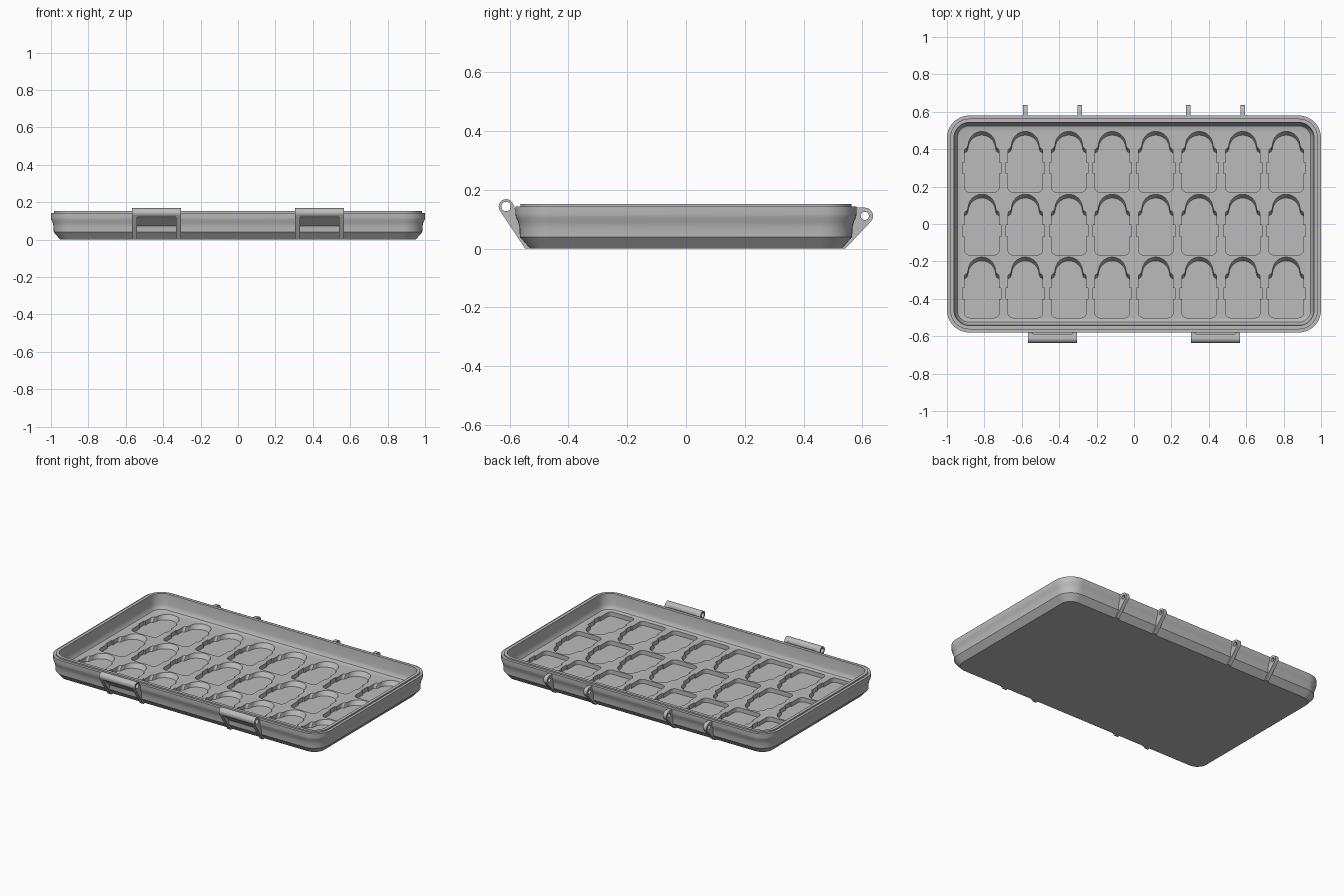
import bpy
import bmesh
from math import sin, cos, pi, radians
from mathutils import Matrix, Vector
from mathutils.geometry import convex_hull_2d

cube = bpy.data.objects.get("Cube")
if cube:
    bpy.data.objects.remove(cube)

grey = bpy.data.materials.new("plain_grey")
grey.use_nodes = True
grey.diffuse_color = (0.5, 0.5, 0.5, 1)
grey.node_tree.nodes["Principled BSDF"].inputs["Base Color"].default_value = (0.5, 0.5, 0.5, 1)


def add_object(name, mesh):
    mesh.materials.clear()
    mesh.materials.append(grey)
    obj = bpy.data.objects.new(name, mesh)
    bpy.context.scene.collection.objects.link(obj)
    return obj


def from_bmesh(name, bm):
    bmesh.ops.recalc_face_normals(bm, faces=bm.faces)
    mesh = bpy.data.meshes.new(name)
    bm.to_mesh(mesh)
    bm.free()
    return add_object(name, mesh)


def smooth(obj, angle=35):
    bpy.ops.object.select_all(action='DESELECT')
    obj.select_set(True)
    bpy.context.view_layer.objects.active = obj
    bpy.ops.object.shade_smooth_by_angle(angle=radians(angle))


def arc(cx, cy, r, start, end, steps):
    """Points along an arc, angles in degrees."""
    angles = [radians(start + (end - start) * i / steps) for i in range(steps + 1)]
    return [(cx + r * cos(a), cy + r * sin(a)) for a in angles]


def rounded_rect(hx, hy, r):
    corners = ((1, 1), (-1, 1), (-1, -1), (1, -1))
    return [p for i, (sx, sy) in enumerate(corners)
            for p in arc(sx * (hx - r), sy * (hy - r), r, 90 * i, 90 * i + 90, 10)]


def loft(bm, loops):
    """Closed solid through matching loops, capped at both ends."""
    rings = [[bm.verts.new(p) for p in loop] for loop in loops]
    count = len(rings[0])
    for a, b in zip(rings, rings[1:]):
        for i in range(count):
            j = (i + 1) % count
            bm.faces.new((a[i], a[j], b[j], b[i]))
    bm.faces.new(rings[0][::-1])
    bm.faces.new(rings[-1])


def side_profile(name, outlines, x, width):
    """Extrude y-z outlines along x; a second outline makes a hole."""
    curve = bpy.data.curves.new(name, 'CURVE')
    curve.dimensions = '2D'
    curve.fill_mode = 'BOTH'
    curve.extrude = width / 2
    for outline in outlines:
        spline = curve.splines.new('POLY')
        spline.points.add(len(outline) - 1)
        for point, (y, z) in zip(spline.points, outline):
            point.co = (y, z, 0, 1)
        spline.use_cyclic_u = True
    helper = bpy.data.objects.new(name + "_curve", curve)
    bpy.context.scene.collection.objects.link(helper)
    bpy.context.view_layer.update()
    graph = bpy.context.evaluated_depsgraph_get()
    mesh = bpy.data.meshes.new_from_object(helper.evaluated_get(graph))
    bpy.data.objects.remove(helper)
    mesh.transform(Matrix(((0, 0, 1, x), (1, 0, 0, 0), (0, 1, 0, 0), (0, 0, 0, 1))))
    bm = bmesh.new()
    bm.from_mesh(mesh)
    bmesh.ops.remove_doubles(bm, verts=bm.verts, dist=1e-5)
    bmesh.ops.recalc_face_normals(bm, faces=bm.faces)
    bm.to_mesh(mesh)
    bm.free()
    obj = add_object(name, mesh)
    smooth(obj)
    return obj


def hull(points):
    return [points[i] for i in convex_hull_2d([Vector(p) for p in points])]


def circle(cy, cz, r):
    return arc(cy, cz, r, 0, 345, 23)


# Tray shell: (inset, height) from the base, over the rim, to the inner floor
shell = [(.05, 0), (.015, .04), (.014, .07), (.009, .092), (.002, .106), (0, .118),
         (0, .143), (.017, .143), (.017, .152), (.037, .152), (.042, .085),
         (.046, .068), (.055, .055), (.07, .05)]
bm = bmesh.new()
loft(bm, [[(x, y, z) for x, y in rounded_rect(1 - d, .58 - d, .12 - d)] for d, z in shell])
tray = from_bmesh("tray", bm)

# Pocket outline, measured from the top of its arch
half = arc(.065, -.297, .028, -90, 0, 4)
half += [(.093, -.225), (.102, -.225), (.102, -.165), (.093, -.165)]
half += arc(.077, -.104, .016, 0, 80, 3) + arc(0, -.073, .073, 0, 90, 10)
outline = half + [(-x, y) for x, y in reversed(half[:-1])]

# Grid of pockets, with the arch end sloping inward at the bottom
bm = bmesh.new()
for row in range(3):
    for col in range(8):
        cx, top = (col - 3.5) * .2325, .495 - row * .336
        loft(bm, [[(cx + x, top + y - (slope if y > -.12 else 0), z) for x, y in outline]
                  for z, slope in ((.022, .02), (.05, 0), (.07, 0))])
cutter = from_bmesh("pocket_cutter", bm)
cutter.hide_render = True

cut = tray.modifiers.new("pockets", 'BOOLEAN')
cut.operation = 'DIFFERENCE'
cut.solver = 'EXACT'
cut.object = cutter
bpy.context.view_layer.objects.active = tray
bpy.ops.object.modifier_apply(modifier=cut.name)
bpy.data.objects.remove(cutter)
smooth(tray, 30)

# Hinge lugs on the back
lug = hull(circle(.608, .111, .028) + [(.52, 0), (.542, 0), (.565, .139)])
for side, label in ((1, "left"), (-1, "right")):
    for place, x in (("inner", .29), ("outer", .582)):
        side_profile(f"{label}_{place}_hinge_lug", [lug, circle(.608, .111, .014)], side * x, .025)

# Latch mounts on the front: two arms, a tube between them and a sloping web
pivot = (-.612, .143)
hole = circle(*pivot, .016)
arm = hull(circle(*pivot, .025) + [(-.52, 0), (-.547, 0), (-.562, .085)])
web = hull([(-.56, .066), (-.625, .126), (-.6, .126), (-.56, .1)])
for side, label in ((1, "left"), (-1, "right")):
    centre = side * .436
    side_profile(f"{label}_latch_tube", [circle(*pivot, .025), hole], centre, .21)
    side_profile(f"{label}_latch_web", [web], centre, .21)
    for end, place in ((1, "left"), (-1, "right")):
        side_profile(f"{label}_latch_{place}_arm", [arm, hole], centre + end * .1175, .025)
